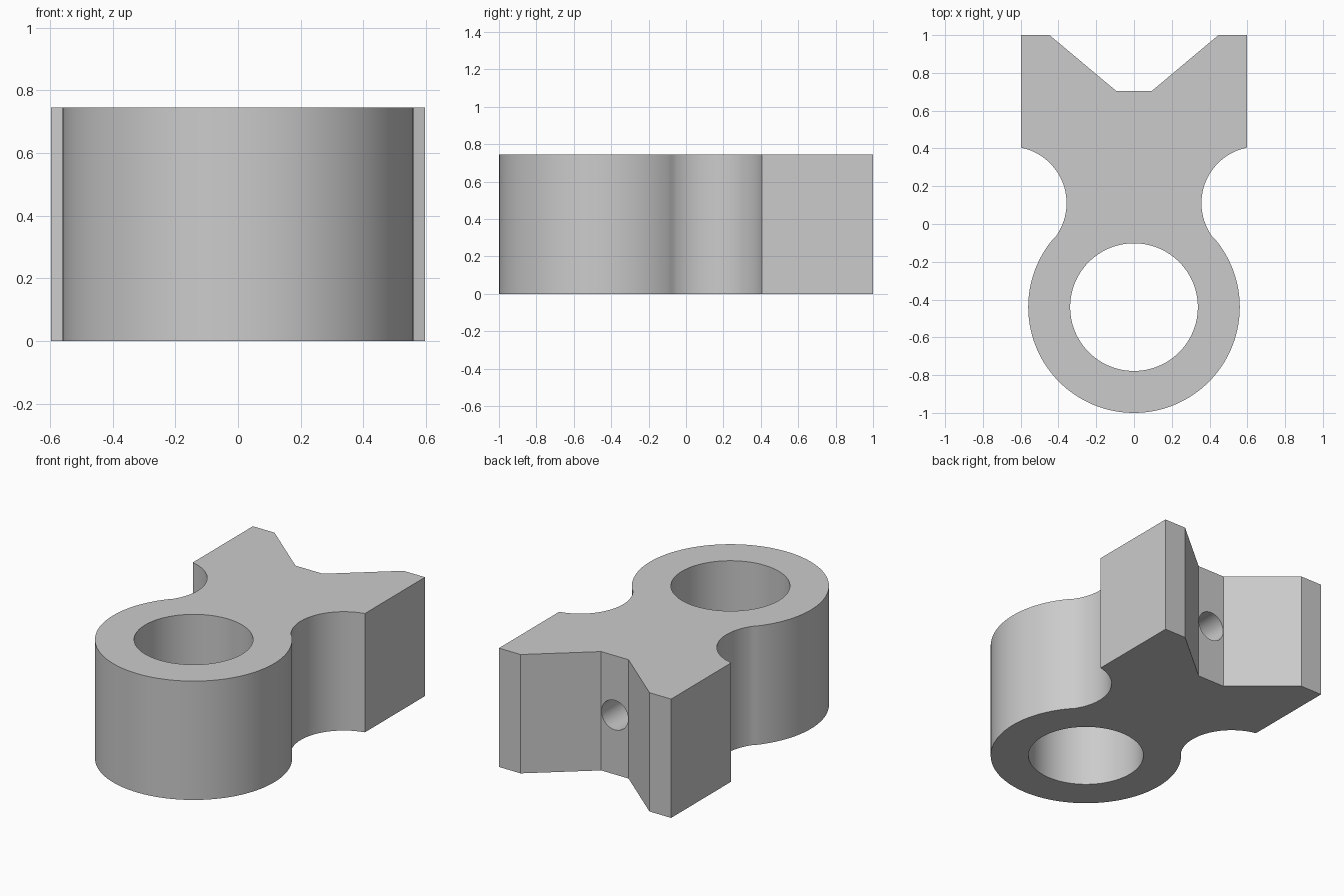
import bpy
import bmesh
from math import atan2, cos, sin, pi, radians
from mathutils import Matrix, Vector

if "Cube" in bpy.data.objects:
    bpy.data.objects.remove(bpy.data.objects["Cube"])

HEIGHT = 0.745
RING = Vector((0, -0.44))
RING_R, BORE_R = 0.56, 0.338
NECK = Vector((0.657, 0.11))
NECK_R = 0.3
DRILL_R = 0.0925

grey = bpy.data.materials.new("plain grey")
grey.use_nodes = True
grey.diffuse_color = (0.6, 0.6, 0.6, 1)
grey.node_tree.nodes["Principled BSDF"].inputs["Base Color"].default_value = (0.6, 0.6, 0.6, 1)


def arc(centre, radius, start, end, steps):
    angles = [start + (end - start) * i / steps for i in range(steps + 1)]
    return [centre + radius * Vector((cos(a), sin(a))) for a in angles]


def make_object(name, bm):
    mesh = bpy.data.meshes.new(name)
    bm.to_mesh(mesh)
    bm.free()
    mesh.materials.append(grey)
    obj = bpy.data.objects.new(name, mesh)
    bpy.context.collection.objects.link(obj)
    return obj


def cylinder(name, radius, depth, matrix):
    bm = bmesh.new()
    bmesh.ops.create_cone(bm, cap_ends=True, segments=96, radius1=radius,
                          radius2=radius, depth=depth, matrix=matrix)
    return make_object(name, bm)


# Right half of the outline: ring, tangent neck, then the notched block
to_neck = NECK - RING
meet = atan2(to_neck.y, to_neck.x)
neck_end = pi - atan2(0.295, 0.057)
half = arc(RING, RING_R, -pi / 2, meet, 56)
half += arc(NECK, NECK_R, meet + pi, neck_end, 32)[1:-1]
half += [Vector(p) for p in ((0.597, 0.405), (0.597, 1), (0.447, 1), (0.095, 0.705))]
outline = half + [Vector((-p.x, p.y)) for p in reversed(half[1:])]

# Clamp body, extruded from the outline
bm = bmesh.new()
base = bm.faces.new([bm.verts.new((p.x, p.y, 0)) for p in outline])
top = bmesh.ops.extrude_face_region(bm, geom=[base])["geom"]
bmesh.ops.translate(bm, vec=(0, 0, HEIGHT),
                    verts=[v for v in top if isinstance(v, bmesh.types.BMVert)])
bmesh.ops.recalc_face_normals(bm, faces=bm.faces)
body = make_object("clamp_body", bm)

# Vertical bore and the cross hole that runs from the notch into it
mid = HEIGHT / 2
cutters = [
    cylinder("bore_cutter", BORE_R, 2, Matrix.Translation((RING.x, RING.y, mid))),
    cylinder("cross_hole_cutter", DRILL_R, 1.3,
             Matrix.Translation((0, 0.25, mid)) @ Matrix.Rotation(pi / 2, 4, "X")),
]
bpy.ops.object.select_all(action="DESELECT")
body.select_set(True)
bpy.context.view_layer.objects.active = body
for cutter in cutters:
    cut = body.modifiers.new(cutter.name, "BOOLEAN")
    cut.operation = "DIFFERENCE"
    cut.solver = "EXACT"
    cut.object = cutter
    bpy.ops.object.modifier_apply(modifier=cut.name)
for cutter in cutters:
    bpy.data.objects.remove(cutter)

bpy.ops.object.shade_smooth_by_angle(angle=radians(30))
